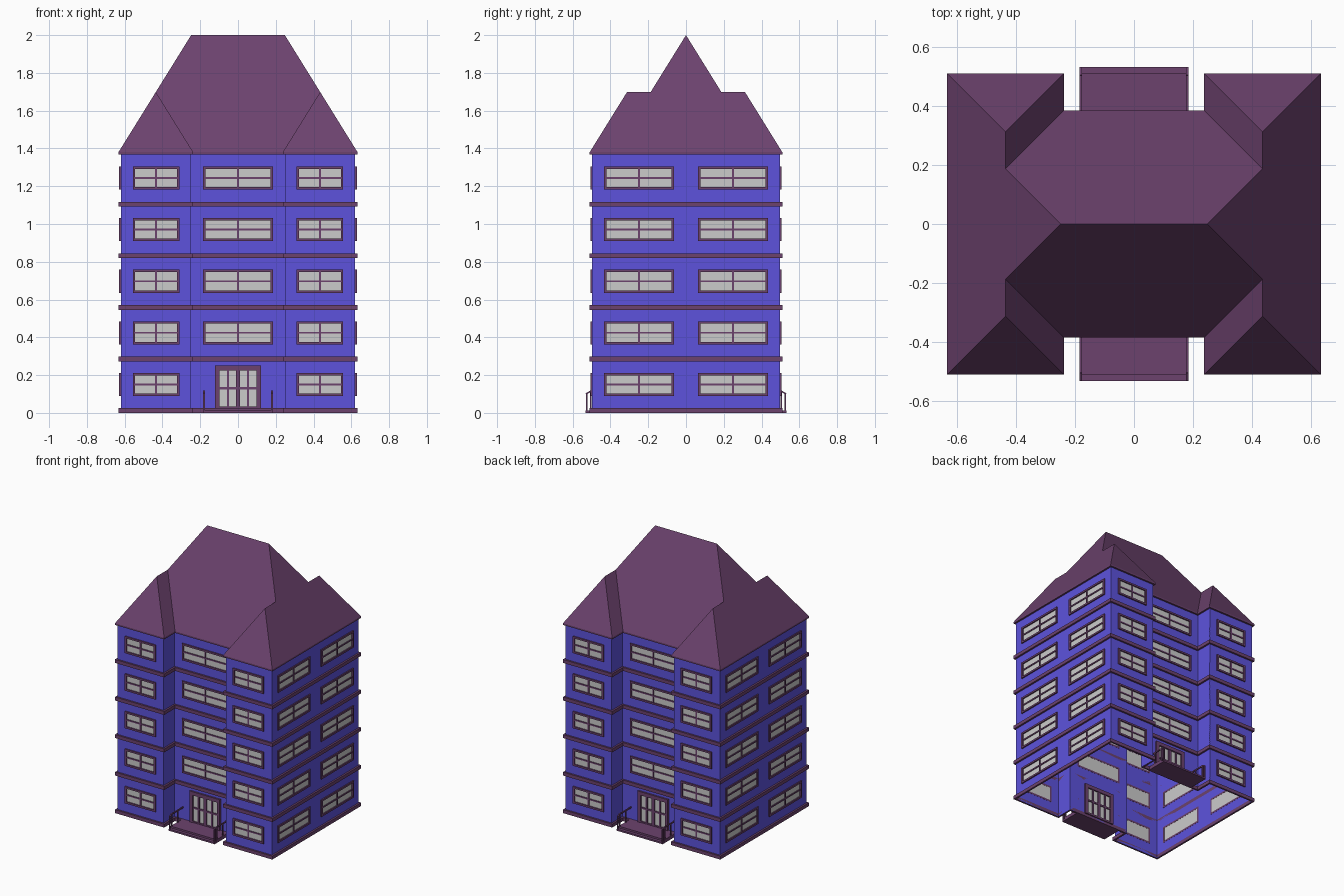
import bpy, bmesh
from math import pi
from mathutils import Matrix, Vector

if "Cube" in bpy.data.objects:
    bpy.data.objects.remove(bpy.data.objects["Cube"])

STEP = 0.273                      # storey height
X, Y, NX, NY = 0.62, 0.497, 0.25, 0.372   # H-shaped plan: outer size and notch
EAVE, TOP, LIP = 1.38, 2.0, 0.013


def material(name, rgb):
    m = bpy.data.materials.new(name)
    m.diffuse_color = (*rgb, 1)
    m.use_nodes = True
    m.node_tree.nodes["Principled BSDF"].inputs["Base Color"].default_value = m.diffuse_color
    return m


blue = material("blue_wall", (0.11, 0.086, 0.72))
plum = material("plum_trim", (0.15, 0.055, 0.155))


def finish(bm, name, mat=None, fix=True):
    bmesh.ops.remove_doubles(bm, verts=bm.verts, dist=1e-5)
    if fix:
        bmesh.ops.recalc_face_normals(bm, faces=bm.faces)
    me = bpy.data.meshes.new(name)
    bm.to_mesh(me)
    bm.free()
    ob = bpy.data.objects.new(name, me)
    bpy.context.collection.objects.link(ob)
    if mat:
        me.materials.append(mat)
    return ob


def quad(bm, rot, d, u0, u1, z0, z1):
    """Upright rectangle on a facade: u along it, d outward."""
    pts = [(u0, z0), (u1, z0), (u1, z1), (u0, z1)]
    bm.faces.new([bm.verts.new(rot @ Vector((u, -d, z))) for u, z in pts])


def box(bm, rot, d0, d1, u0, u1, z0, z1):
    size = Matrix.Diagonal((u1 - u0, d1 - d0, z1 - z0, 1))
    mid = Matrix.Translation(((u0 + u1) / 2, -(d0 + d1) / 2, (z0 + z1) / 2))
    bmesh.ops.create_cube(bm, size=1, matrix=rot @ mid @ size)


def frame(bm, rot, d0, d1, u0, u1, z0, z1, t):
    box(bm, rot, d0, d1, u0, u1, z0, z0 + t)
    box(bm, rot, d0, d1, u0, u1, z1 - t, z1)
    box(bm, rot, d0, d1, u0, u0 + t, z0 + t, z1 - t)
    box(bm, rot, d0, d1, u1 - t, u1, z0 + t, z1 - t)


walls, glass, frames, doors, porch, rails = [bmesh.new() for _ in range(6)]


def facade(rot, d, u0, u1, windows=(), door=False):
    """Wall sheet with openings, plus its windows and door."""
    holes = []
    for k in range(5):
        z0, z1 = 0.09 + k * STEP, 0.212 + k * STEP
        for a, b in windows:
            if door and k == 0:
                continue
            holes.append((a + .006, b - .006, z0 + .006, z1 - .006))
            frame(frames, rot, d - .001, d + .009, a, b, z0, z1, .013)
            m, h = (a + b) / 2, (z0 + z1) / 2
            box(frames, rot, d + .001, d + .006, m - .005, m + .005, z0 + .013, z1 - .013)
            box(frames, rot, d + .001, d + .006, a + .013, b - .013, h - .005, h + .005)
    if door:
        holes.append((-.11, .11, .025, .24))
        for s in (-1, 1):
            box(doors, rot, d - .01, d + .012, *sorted((s * .098, s * .122)), .02, .25)
            box(doors, rot, d - .007, d + .007, s * .053 - .006, s * .053 + .006, .032, .224)
        box(doors, rot, d - .01, d + .012, -.098, .098, .224, .25)
        box(doors, rot, d - .008, d + .008, -.098, .098, .02, .034)
        box(doors, rot, d - .008, d + .008, -.011, .011, .034, .224)
        box(doors, rot, d - .007, d + .007, -.098, .098, .125, .137)
    for h in holes:
        quad(glass, rot, d, *h)
    us = sorted({u0, u1, *[v for h in holes for v in h[:2]]})
    zs = sorted({0, EAVE, *[v for h in holes for v in h[2:]]})
    for a, b in zip(us, us[1:]):
        for c, e in zip(zs, zs[1:]):
            u, z = (a + b) / 2, (c + e) / 2
            if not any(h[0] < u < h[1] and h[2] < z < h[3] for h in holes):
                quad(walls, rot, d, a, b, c, e)


# Front and back: recessed centre, two wings, porch with rails
for angle in (0, pi):
    r = Matrix.Rotation(angle, 4, 'Z')
    facade(r, NY, -NX, NX, [(-.185, .185)], door=True)
    facade(r, Y, NX, X, [(.311, .557)])
    facade(r, Y, -X, -NX, [(-.557, -.311)])
    box(porch, r, NY, .51, -.185, .185, 0, .025)
    box(porch, r, .51, .532, -.185, .185, 0, .012)
    for s in (-.18, .18):
        a, b = s - .004, s + .004
        box(rails, r, .522, .53, a, b, .01, .102)
        box(rails, r, .5, .508, a, b, .02, .115)
        box(rails, r, .43, .438, a, b, .02, .115)
        box(rails, r, NY, .508, a, b, .107, .116)
        # sloping end of the handrail
        tilt = r @ Matrix.Translation((s, -.516, .108)) @ Matrix.Rotation(.5, 4, 'X')
        bmesh.ops.create_cube(rails, size=1, matrix=tilt @ Matrix.Diagonal((.008, .03, .008, 1)))

# Sides and the blank returns of the notches
for angle in (pi / 2, -pi / 2):
    r = Matrix.Rotation(angle, 4, 'Z')
    facade(r, X, -Y, Y, [(-.434, -.063), (.063, .434)])
    facade(r, -NX, NY, Y)
    facade(r, -NX, -Y, -NY)

finish(walls, "walls", blue, fix=False)
finish(glass, "window_glass", fix=False)
finish(frames, "window_frames", plum)
finish(doors, "doors", plum)
finish(porch, "porch_steps", plum)
finish(rails, "porch_rails", plum)


# Trim bands around the plan at each storey
def outline(e):
    a, b, c, d = X + e, Y + e, NX - e, NY + e
    half = [(a, -b), (a, b), (c, b), (c, d), (-c, d), (-c, b)]
    return half + [(-x, -y) for x, y in half]


bands = bmesh.new()
inner, outer = outline(0), outline(LIP)
for k in range(6):
    z0 = k * STEP + (.003 if k == 5 else 0)
    z1 = EAVE if k == 5 else z0 + .025
    rings = [[bands.verts.new((*p, z)) for p in o]
             for o, z in ((inner, z0), (outer, z0), (outer, z1), (inner, z1))]
    for i in range(12):
        j = (i + 1) % 12
        for m in range(4):
            p, q = rings[m], rings[(m + 1) % 4]
            bands.faces.new((p[i], p[j], q[j], q[i]))
finish(bands, "storey_bands", plum)

# Roof: one quarter of the crossed hips, mirrored twice
ax, ay, bx, by = X + LIP, Y + LIP, NX - LIP, NY + LIP
w = (ax - bx) / 2
zr = EAVE + w * (TOP - EAVE) / by
mid, ridge = (0, 0, TOP), (ax - by, 0, TOP)
valley, tip = (ax - w, by - w, zr), (ax - w, ay - w, zr)
corner, cin = (ax, ay, EAVE), (bx, ay, EAVE)
notch, front, side = (bx, by, EAVE), (0, by, EAVE), (ax, 0, EAVE)
roof = bmesh.new()
for face in ((front, mid, ridge, valley, notch), (side, corner, tip, valley, ridge),
             (corner, cin, tip), (cin, notch, valley, tip)):
    roof.faces.new([roof.verts.new(p) for p in face])
bmesh.ops.remove_doubles(roof, verts=roof.verts, dist=1e-5)
bmesh.ops.recalc_face_normals(roof, faces=roof.faces)
if sum(f.normal.z for f in roof.faces) < 0:
    bmesh.ops.reverse_faces(roof, faces=roof.faces)
ob = finish(roof, "roof", plum, fix=False)
mod = ob.modifiers.new("mirror", 'MIRROR')
mod.use_axis = (True, True, False)
